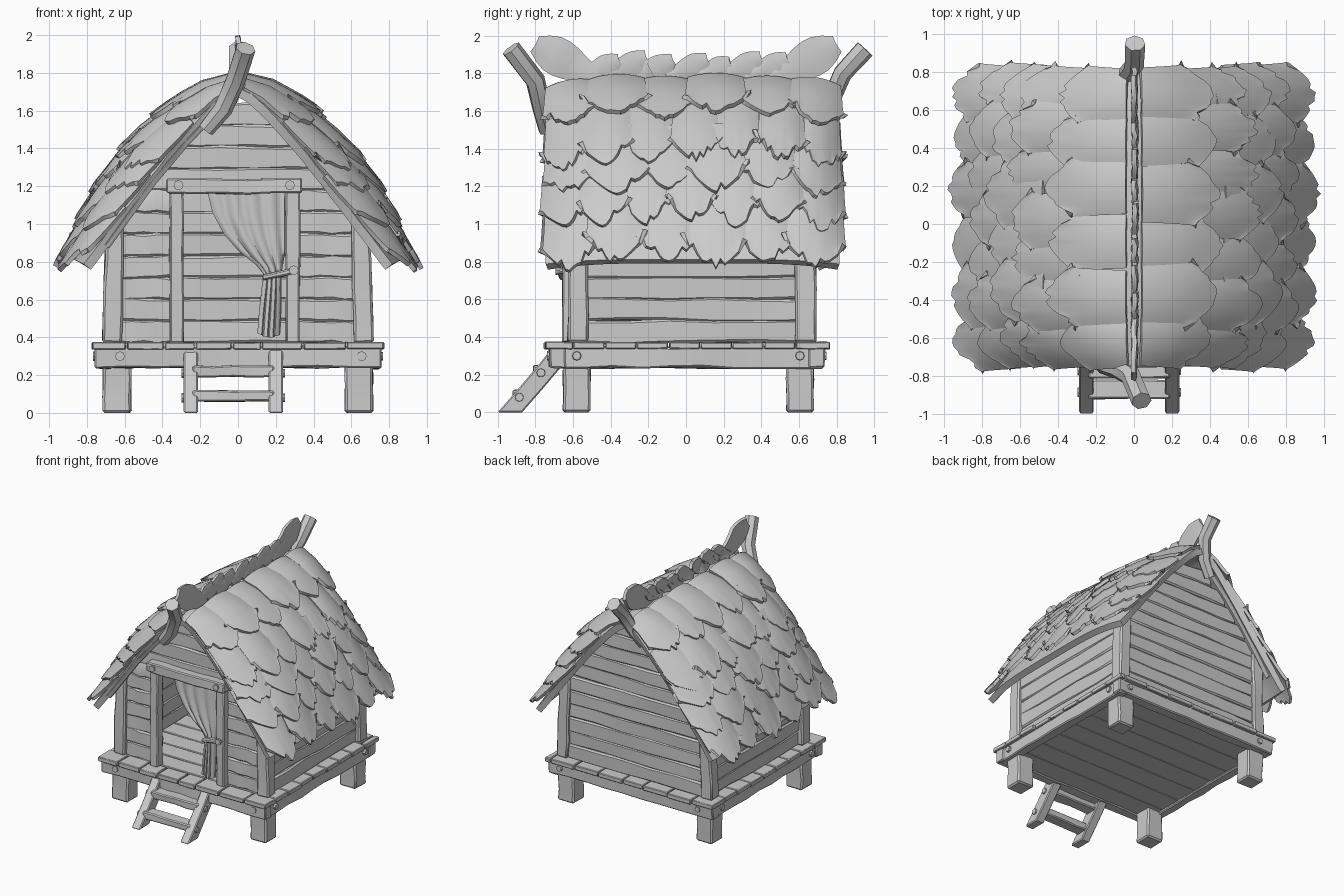
import bpy, bmesh, math, random
from mathutils import Vector

random.seed(4)
if "Cube" in bpy.data.objects:
    bpy.data.objects.remove(bpy.data.objects["Cube"])

clay = bpy.data.materials.new("plain grey")
clay.use_nodes = True
clay.diffuse_color = (0.6, 0.6, 0.6, 1)
clay.node_tree.nodes["Principled BSDF"].inputs["Base Color"].default_value = (0.6, 0.6, 0.6, 1)


def jit(a):
    return random.uniform(-a, a)


def finish(name, bm, bevel=0.0, angle=35):
    bmesh.ops.recalc_face_normals(bm, faces=bm.faces)
    if bevel:
        bmesh.ops.bevel(bm, geom=[e for e in bm.edges if e.calc_face_angle(0) > 1.0],
                        offset=bevel, segments=1, affect='EDGES')
    mesh = bpy.data.meshes.new(name)
    bm.to_mesh(mesh)
    bm.free()
    mesh.materials.append(clay)
    ob = bpy.data.objects.new(name, mesh)
    bpy.context.collection.objects.link(ob)
    bpy.ops.object.select_all(action='DESELECT')
    ob.select_set(True)
    bpy.context.view_layer.objects.active = ob
    bpy.ops.object.shade_smooth_by_angle(angle=math.radians(angle))


def tube(name, rings, bevel=0.0):
    """Skin a list of point rings and close both ends."""
    bm = bmesh.new()
    loops = [[bm.verts.new(p) for p in r] for r in rings]
    n = len(loops[0])
    for a, b in zip(loops, loops[1:]):
        for i in range(n):
            bm.faces.new((a[i], a[(i + 1) % n], b[(i + 1) % n], b[i]))
    bm.faces.new(loops[0])
    bm.faces.new(loops[-1])
    finish(name, bm, bevel)


def beam(name, p0, p1, wide, high, rough=0.005, segs=4, up=(0, 0, 1), bevel=0.008):
    """Hand-hewn timber from p0 to p1; high is measured along up."""
    p0, p1 = Vector(p0), Vector(p1)
    d = (p1 - p0).normalized()
    side = d.cross(Vector(up)).normalized()
    top = side.cross(d)
    rings = []
    for i in range(segs + 1):
        c = p0.lerp(p1, i / segs)
        rings.append([c + side * (wide / 2 * a + jit(rough)) + top * (high / 2 * b + jit(rough))
                      for a, b in ((-1, -1), (1, -1), (1, 1), (-1, 1))])
    tube(name, rings, bevel)


def pole(name, path, radii, sides=7):
    """Faceted round pole along a path."""
    path = [Vector(p) for p in path]
    rings = []
    for i, c in enumerate(path):
        d = (path[min(i + 1, len(path) - 1)] - path[max(i - 1, 0)]).normalized()
        a = d.cross(Vector((1, 0.1, 0))).normalized()
        b = d.cross(a)
        rings.append([c + radii[i] * (a * math.cos(k * math.tau / sides) + b * math.sin(k * math.tau / sides))
                      for k in range(sides)])
    tube(name, rings)


def peg(x, y, z, axis):
    a = Vector(axis) * 0.012
    c = Vector((x, y, z))
    pole("peg", [c - a, c + a], [0.026, 0.022], 8)


def sheet(bm, rows, thick):
    """Grid of points with a second skin at the given depth, added to bm."""
    front = [[bm.verts.new(p) for p in r] for r in rows]
    n, m = len(rows), len(rows[0])
    back = []
    for i in range(n):
        back.append([])
        for j in range(m):
            du = Vector(rows[min(i + 1, n - 1)][j]) - Vector(rows[max(i - 1, 0)][j])
            dv = Vector(rows[i][min(j + 1, m - 1)]) - Vector(rows[i][max(j - 1, 0)])
            back[i].append(bm.verts.new(front[i][j].co + du.cross(dv).normalized() * thick))
    for g in (front, back):
        for a, b in zip(g, g[1:]):
            for j in range(m - 1):
                bm.faces.new((a[j], a[j + 1], b[j + 1], b[j]))
    for i in (0, n - 1):
        for j in range(m - 1):
            bm.faces.new((front[i][j], front[i][j + 1], back[i][j + 1], back[i][j]))
    for j in (0, m - 1):
        for i in range(n - 1):
            bm.faces.new((front[i][j], front[i + 1][j], back[i + 1][j], back[i][j]))


# Roof cross-section and the curved surface built on it, sagging at the gable ends
PROFILE = [Vector(p) for p in ((0, 1.76), (.12, 1.74), (.29, 1.63), (.455, 1.49),
                               (.59, 1.33), (.7, 1.16), (.785, 1.0), (.885, .78))]
LENGTH = [0]
for a, b in zip(PROFILE, PROFILE[1:]):
    LENGTH.append(LENGTH[-1] + (b - a).length)
NORMAL = [Vector((0, 1))]
for i in range(1, len(PROFILE)):
    d = PROFILE[min(i + 1, len(PROFILE) - 1)] - PROFILE[i - 1]
    NORMAL.append(Vector((-d.y, d.x)).normalized())
Y0, YH = 0.035, 0.81


def roof_point(s, y, lift):
    m, sg = abs(s), (1 if s >= 0 else -1)
    i = 0
    while i < len(LENGTH) - 2 and m > LENGTH[i + 1]:
        i += 1
    f = (m - LENGTH[i]) / (LENGTH[i + 1] - LENGTH[i])
    p = PROFILE[i].lerp(PROFILE[i + 1], f)
    n = NORMAL[i].lerp(NORMAL[i + 1], min(f, 1))
    sag = .045 + .13 * math.sin(math.pi * min(m / 1.42, 1))
    p = p + n * (lift - sag * abs((y - Y0) / YH) ** 4)
    return Vector((sg * p.x, y, p.y))


def roof_x(z):
    for a, b in zip(PROFILE, PROFILE[1:]):
        if b.y <= z <= a.y:
            return a.x + (b.x - a.x) * (a.y - z) / (a.y - b.y)
    return 0 if z > 1 else PROFILE[-1].x


# Thatch: under-layer, then overlapping ragged leaves row by row
bm = bmesh.new()
sheet(bm, [[roof_point(1.34 * i / 14, Y0 + 0.78 * j / 8, 0) for j in range(-8, 9)]
           for i in range(-14, 15)], -0.05)
finish("roof_underlay", bm)
for sg in (-1, 1):
    for r, tip in enumerate((.48, .78, .97, 1.17, 1.4)):
        bm = bmesh.new()
        count = 6 + r % 2
        step = 2 * YH / count
        for k in range(count):
            mid, reach = Y0 - YH + step * (k + .5) + jit(.02), step * random.uniform(.56, .66)
            lo, hi = max(mid - reach, -.77 + jit(.012)), min(mid + reach, .84 + jit(.015))
            yc, half = (lo + hi) / 2, (hi - lo) / 2
            s1, s0 = tip + jit(.03), max(0.0, tip - .44)
            extra = (k % 2) * .012 + jit(.004)
            us = [-1 + i / 7 for i in range(15)]
            notch = [random.choice((0, 0, 0, .1, .03)) for _ in us]
            ends = [1 - .36 * abs(u) ** 1.5 - n for u, n in zip(us, notch)]
            sheet(bm, [[roof_point(sg * (s0 + (s1 - s0) * t * (1 + (e - 1) * t * t)),
                                   yc + half * u * (.88 + .12 * t),
                                   .015 + extra + .035 * t + .022 * (1 - u * u))
                        for u, e in zip(us, ends)] for t in (0, .3, .55, .75, .9, 1)], -.024 * sg)
        finish("thatch_row", bm)


# Upright leaves along the ridge, broadest near their blunt tips
def ridge_leaf(y, z, length, width, angle):
    d = Vector((0, math.cos(angle), math.sin(angle)))
    n = Vector((0, -d.z, d.y))
    rows = []
    for i in range(9):
        t = i / 8
        w = width / 2 * (.4 + .6 * math.sin(math.pi * t ** 1.7))
        c = Vector((jit(.006) - .012, y, z)) + d * length * t
        rows.append([c + n * w * k + Vector((.008 * (1 - k * k), 0, 0)) for k in (-1, -.5, 0, .5, 1)])
    bm = bmesh.new()
    sheet(bm, rows, .025)
    finish("ridge_leaf", bm)


for y in (-.56, -.44, -.3, -.1, .04, .18, .32):
    ridge_leaf(y, 1.77 + jit(.01), .24 + jit(.02), .12, math.radians(25))
ridge_leaf(-.44, 1.755, .41, .2, math.radians(151))
ridge_leaf(.44, 1.755, .41, .2, math.radians(29))

# Crooked end poles at the ridge, each running into a curved rafter under one slope
pole("front_ridge_pole", [(-.17, -.74, 1.5), (-.08, -.765, 1.61), (-.015, -.8, 1.76), (.04, -.93, 1.93)],
     [.045, .052, .054, .054])
pole("rear_ridge_pole", [(-.13, .74, 1.55), (-.05, .77, 1.66), (0, .83, 1.8), (.005, .95, 1.93)],
     [.045, .05, .052, .055])
for y in (-.7, .75):
    pole("rafter", [roof_point(-s, y, -.045) for s in (.2, .45, .75, 1.0, 1.2)], [.035] * 5, 6)

# Feet, corner posts and pegs
for x in (-.64, .64):
    for y, post_y in ((-.58, -.575), (.605, .635)):
        beam("foot", (x, y, 0), (x, y, .26), .15, .145, .004, 3, (0, 1, 0), .012)
        beam("corner_post", (x * 1.045, post_y, .37), (x * 1.01, post_y, 1.1),
             .1, .11, .006, 5, (0, 1, 0), .012)
        peg(x + .015, -.725 if y < 0 else .735, .3, (0, 1, 0))
        peg(.755 if x > 0 else -.755, y, .3, (1, 0, 0))

# Platform frame
for y in (-.68, .69):
    beam("platform_beam_across", (-.76, y, .295), (.76, y, .295), .09, .11, .007, 9)
for x in (-.71, .71):
    beam("platform_beam_along", (x, -.71, .292), (x, .73, .292), .08, .11, .007, 9)

# Floor boards, the under-boards filling the frame, and short trim boards front and back
for i in range(7):
    y, w = -.6 + .169 * (i + .5), .163
    beam("floor_board", (-.77 + jit(.01), y, .355), (.77 + jit(.01), y, .355), w, .036, .002, 6, bevel=.005)
for i in range(7):
    y = -.655 + .189 * (i + .5)
    beam("under_board", (-.69, y, .295), (.69, y, .295), .189, .09, .002, 6, bevel=.004)
for y0, y1 in ((-.75, -.602), (.585, .76)):
    x = -.775
    while x < .74:
        w = min(random.uniform(.15, .24), .775 - x)
        beam("trim_board", (x + w / 2, y0 + jit(.006), .355), (x + w / 2, y1 + jit(.006), .355),
             w - .008, .038, .002, 2, bevel=.005)
        x += w


# Plank walls and gables
def plank(p0, p1, high):
    tilt = Vector((0, 0, jit(.007)))
    beam("wall_plank", Vector(p0) + tilt, Vector(p1) - tilt, .05 + jit(.01), high + .008, .006, 5, bevel=.012)


PITCH = .115
for i in range(12):
    z = .43 + PITCH * i
    reach = min(.63, roof_x(z + PITCH / 2) - .07)
    if reach > .04:
        plank((-reach, .64, z), (reach, .64, z), PITCH)
    if z < 1.18:
        for sg in (-1, 1):
            plank((sg * .655, -.55, z), (sg * .655, .61, z), PITCH)
            plank((sg * .3, -.575, z), (sg * min(.63, reach), -.575, z), PITCH)
    elif reach > .04:
        plank((-reach, -.575, z), (reach, -.575, z), PITCH)

# Door frame
for x in (-.325, .29):
    beam("door_post", (x, -.615, .37), (x, -.615, 1.18), .075, .08, .004, 5, (0, 1, 0))
beam("door_lintel", (-.38, -.635, 1.2), (.34, -.635, 1.2), .085, .08, .005, 5)
for x in (-.315, .275):
    peg(x, -.68, 1.205, (0, 1, 0))

# Gathered curtain and its tie
rows = []
for z, xl, xr in ((1.18, -.16, .25), (1.06, -.13, .25), (.95, -.07, .25), (.86, .01, .25), (.79, .1, .24),
                  (.74, .14, .23), (.68, .135, .23), (.55, .12, .23), (.42, .11, .225)):
    fold = .009 if z > .74 else .016
    rows.append([(xl + (xr - xl) * j / 24, -.615 - fold * math.sin(j * 1.05) - .02 * math.sin(math.pi * j / 24),
                  z - .02 * math.sin(math.pi * j / 24) * (z < 1.1)) for j in range(25)])
bm = bmesh.new()
sheet(bm, rows, .008)
finish("curtain", bm, angle=60)
beam("curtain_tie", (.13, -.645, .715), (.31, -.66, .755), .05, .032, .003, 4)
peg(.295, -.68, .755, (0, 1, 0))

# Ladder: slanted rails cut level at the ground, two treads
for x, sg in ((-.25, -1), (.2, 1)):
    tube("ladder_rail", [[(x + a * .038, y + b, z) for a, b in ((-1, -.065), (1, -.065), (1, .065), (-1, .065))]
                         for y, z in ((-.935, 0), (-.83, .12), (-.72, .25), (-.64, .35))], .007)
    for y, z in ((-.885, .08), (-.77, .21)):
        peg(x + sg * .036, y, z, (1, 0, 0))
for y, z in ((-.87, .09), (-.76, .22)):
    beam("ladder_tread", (-.24, y, z), (.19, y, z), .1, .06, .004, 4)
